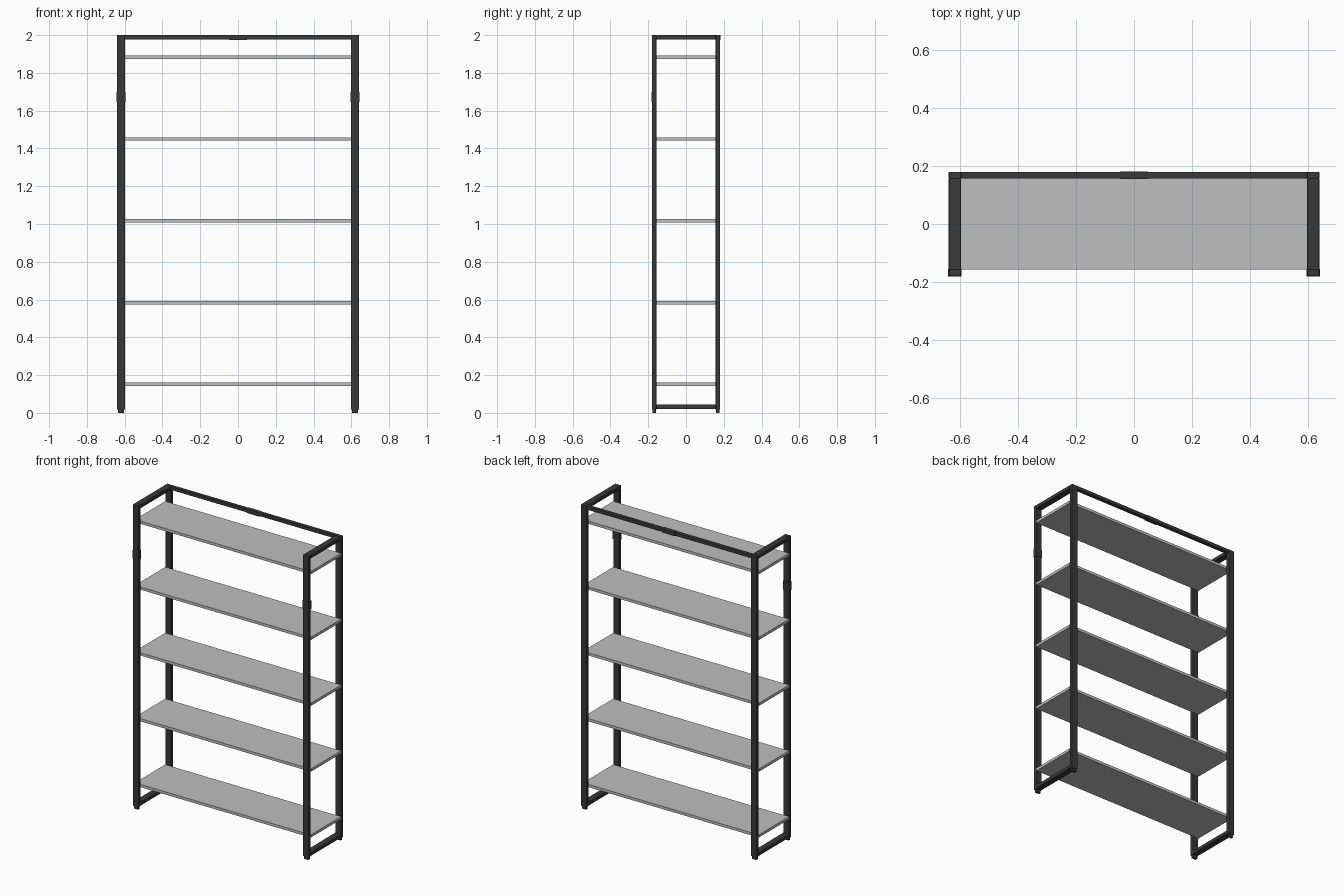
import bpy

cube = bpy.data.objects.get("Cube")
if cube:
    bpy.data.objects.remove(cube, do_unlink=True)


def material(name, rgb):
    m = bpy.data.materials.new(name)
    m.use_nodes = True
    m.diffuse_color = (*rgb, 1)
    m.node_tree.nodes["Principled BSDF"].inputs["Base Color"].default_value = (*rgb, 1)
    return m


frame_mat = material("dark steel", (0.04, 0.04, 0.04))
shelf_mat = material("light grey panel", (0.52, 0.52, 0.52))


def box(name, lo, hi, mat, bevel=0.0):
    """Box between two corners, with optional softened edges."""
    bpy.ops.mesh.primitive_cube_add(size=1, location=[(a + b) / 2 for a, b in zip(lo, hi)])
    ob = bpy.context.object
    ob.name = name
    ob.scale = [b - a for a, b in zip(lo, hi)]
    bpy.ops.object.transform_apply(location=False, rotation=False, scale=True)
    ob.data.materials.append(mat)
    if bevel:
        mod = ob.modifiers.new("soft edges", "BEVEL")
        mod.width = bevel
        mod.segments = 2
    return ob


X, Y, TOP = 0.64, 0.18, 2.0      # outer half width, half depth, height
W, D = 0.042, 0.023              # tube width and thickness
FOOT = 0.018
LIP = 0.002                      # how far a joint sleeve stands out

for side, sx in (("left", 1), ("right", -1)):
    x0, x1 = sorted((sx * X, sx * (X - W)))

    for end, sy in (("front", -1), ("back", 1)):
        y0, y1 = sorted((sy * Y, sy * (Y - D)))
        box(f"{side}_{end}_post", (x0, y0, FOOT), (x1, y1, TOP), frame_mat, 0.002)
        box(f"{side}_{end}_foot", (x0 + 0.005, y0 + 0.003, 0),
            (x1 - 0.005, y1 - 0.003, FOOT + 0.004), frame_mat, 0.001)

    # Rails closing each end frame
    for name, z in (("bottom", FOOT + 0.003), ("top", TOP - D)):
        box(f"{side}_{name}_rail", (x0, D - Y, z), (x1, Y - D, z + D), frame_mat, 0.002)

    # Joint sleeve on the front post
    box(f"{side}_joint_sleeve", (x0 - LIP, -Y - LIP, 1.645),
        (x1 + LIP, D - Y + LIP, 1.7), frame_mat)

# Rail across the back, with its sleeve
box("back_top_rail", (W - X, Y - D, TOP - D), (X - W, Y, TOP), frame_mat, 0.002)
box("back_rail_sleeve", (-0.048, Y - D - LIP, TOP - D - LIP),
    (0.048, Y + LIP, TOP), frame_mat)

# Shelves held between the front and back posts
for i in range(5):
    z = 0.151 + i * 0.433
    box(f"shelf_{i + 1}", (-X, D - Y, z - 0.009), (X, Y - D, z + 0.009), shelf_mat)
